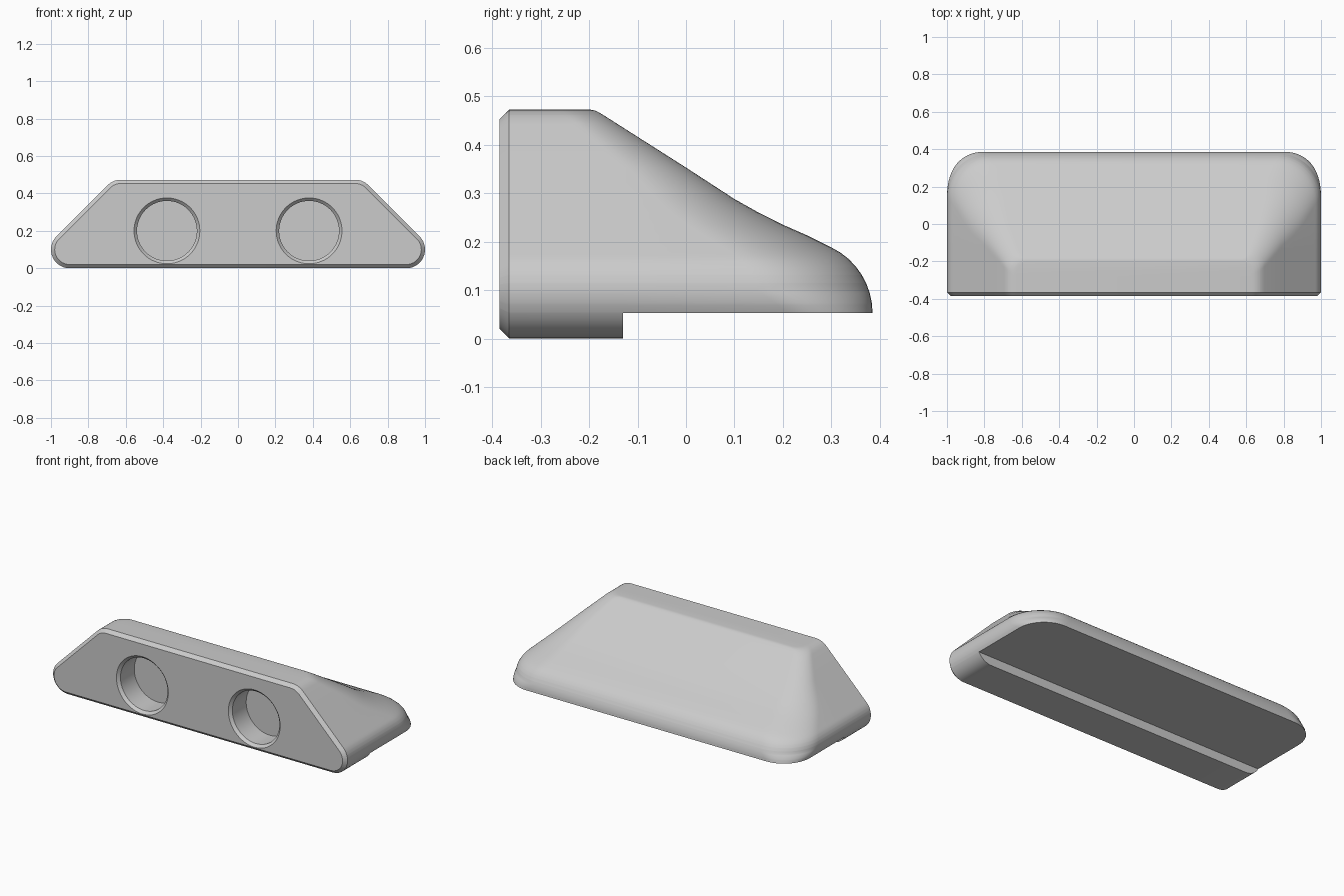
import bpy
import bmesh
from math import sin, cos, pi, sqrt, radians
from mathutils import Vector

cube = bpy.data.objects.get("Cube")
if cube:
    bpy.data.objects.remove(cube, do_unlink=True)

FRONT, CHAMFER, TOP = -0.385, 0.02, 0.473
STEP_Y, STEP_Z = -0.13, 0.053

# Single plain grey
grey = bpy.data.materials.new("plain_grey")
grey.use_nodes = True
grey.diffuse_color = (0.6, 0.6, 0.6, 1)
grey.node_tree.nodes["Principled BSDF"].inputs["Base Color"].default_value = (0.6, 0.6, 0.6, 1)

bm = bmesh.new()


def add_row(points):
    return [bm.verts.new(p) for p in points]


def skin(rows, closed=False):
    """Join neighbouring rows of vertices with quads, returning nothing."""
    for a, b in zip(rows, rows[1:]):
        for i in range(len(a) if closed else len(a) - 1):
            j = (i + 1) % len(a)
            bm.faces.new((a[i], a[j], b[j], b[i]))


def loop_edges(row):
    return [bm.edges.get((row[i - 1], row[i])) for i in range(len(row))]


def interpolate(table, z):
    for (z0, v0), (z1, v1) in zip(table, table[1:]):
        if z <= z1:
            return v0 + (v1 - v0) * (z - z0) / (z1 - z0)
    return table[-1][1]


# Back outline (height, y): rounded lip, concave sweep, straight slope, soft top
back = [(STEP_Z + 0.15 * sin(radians(a)), 0.235 + 0.15 * cos(radians(a)))
        for a in range(0, 65, 8)]
back += [(0.213, 0.25), (0.235, 0.2), (0.26, 0.15), (0.288, 0.1), (0.353, 0),
         (0.461, -0.17), (0.467, -0.18), (0.471, -0.189), (TOP, -0.2)]
# Plan corner radius by height
corner = [(STEP_Z, 0.175), (0.1, 0.23), (0.2, 0.22), (0.35, 0.12), (TOP, 0.07)]


def half_width(z):
    if z < 0.1707:
        return 0.9 + sqrt(max(0, 0.01 - (z - 0.1) ** 2))
    if z < 0.4437:
        return 1.1414 - z
    return 0.627 + sqrt(max(0, 0.01 - (z - 0.373) ** 2))


def mirrored(right, z):
    return [(x, y, z) for x, y in right] + [(-x, y, z) for x, y in reversed(right)]


def upper_section(z):
    w, b, r = half_width(z), interpolate(back, z), interpolate(corner, z)
    arc = [(w - r + r * cos(pi / 2 * i / 14), b - r + r * sin(pi / 2 * i / 14))
           for i in range(15)]
    return mirrored([(w, FRONT + CHAMFER), (w, min(STEP_Y, b - r - 0.01))] + arc, z)


def lower_section(z):
    w = half_width(z)
    return mirrored([(w, FRONT + CHAMFER), (w, STEP_Y)], z)


# Main shell: stacked sections, with a shallower foot below the step
levels = {round(0.1 - 0.1 * cos(radians(a)), 4) for a in range(0, 136, 9)}
levels |= {round(0.373 + 0.1 * cos(radians(a)), 4) for a in range(0, 46, 9)}
levels |= {round(z, 4) for z, _ in back}
levels = sorted(levels)
upper = [add_row(upper_section(z)) for z in levels if z >= STEP_Z]
foot = [add_row(lower_section(z)) for z in levels if z < STEP_Z]
skin(upper)
skin(foot + [[upper[0][i] for i in (0, 1, -2, -1)]])
bm.faces.new(upper[-1])
bm.faces.new(upper[0][1:-1])
bm.faces.new(foot[0])

# Chamfer around the front outline
rows = foot + upper
outline = [r[0] for r in rows] + [r[-1] for r in reversed(rows)]
flat = [Vector((v.co.x, v.co.z)) for v in outline]
inner = []
for i, p in enumerate(flat):
    before = (p - flat[i - 1]).normalized()
    after = (flat[(i + 1) % len(flat)] - p).normalized()
    shift = (before + after) * CHAMFER / (1 + before.dot(after))
    inner.append((p.x - shift.y, FRONT, p.y + shift.x))
rim = add_row(inner)
skin([outline, rim], closed=True)
front_edges = loop_edges(rim)

# Two round pockets with chamfered rims
for side in (-1, 1):
    pocket = [add_row([(side * 0.38 + r * cos(2 * pi * i / 64), y,
                        0.2 + r * sin(2 * pi * i / 64)) for i in range(64)])
              for y, r in ((FRONT, 0.176), (FRONT + 0.016, 0.16), (-0.235, 0.16))]
    skin(pocket, closed=True)
    bm.faces.new(pocket[-1])
    front_edges += loop_edges(pocket[0])

# Flat front panel around the pockets
bmesh.ops.triangle_fill(bm, edges=front_edges, use_beauty=True, normal=(0, -1, 0))
bmesh.ops.recalc_face_normals(bm, faces=bm.faces[:])

mesh = bpy.data.meshes.new("body")
bm.to_mesh(mesh)
bm.free()
mesh.materials.append(grey)
body = bpy.data.objects.new("body", mesh)
bpy.context.collection.objects.link(body)

# Smooth shading with crisp edges
bpy.ops.object.select_all(action="DESELECT")
body.select_set(True)
bpy.context.view_layer.objects.active = body
bpy.ops.object.shade_smooth_by_angle(angle=radians(30))
